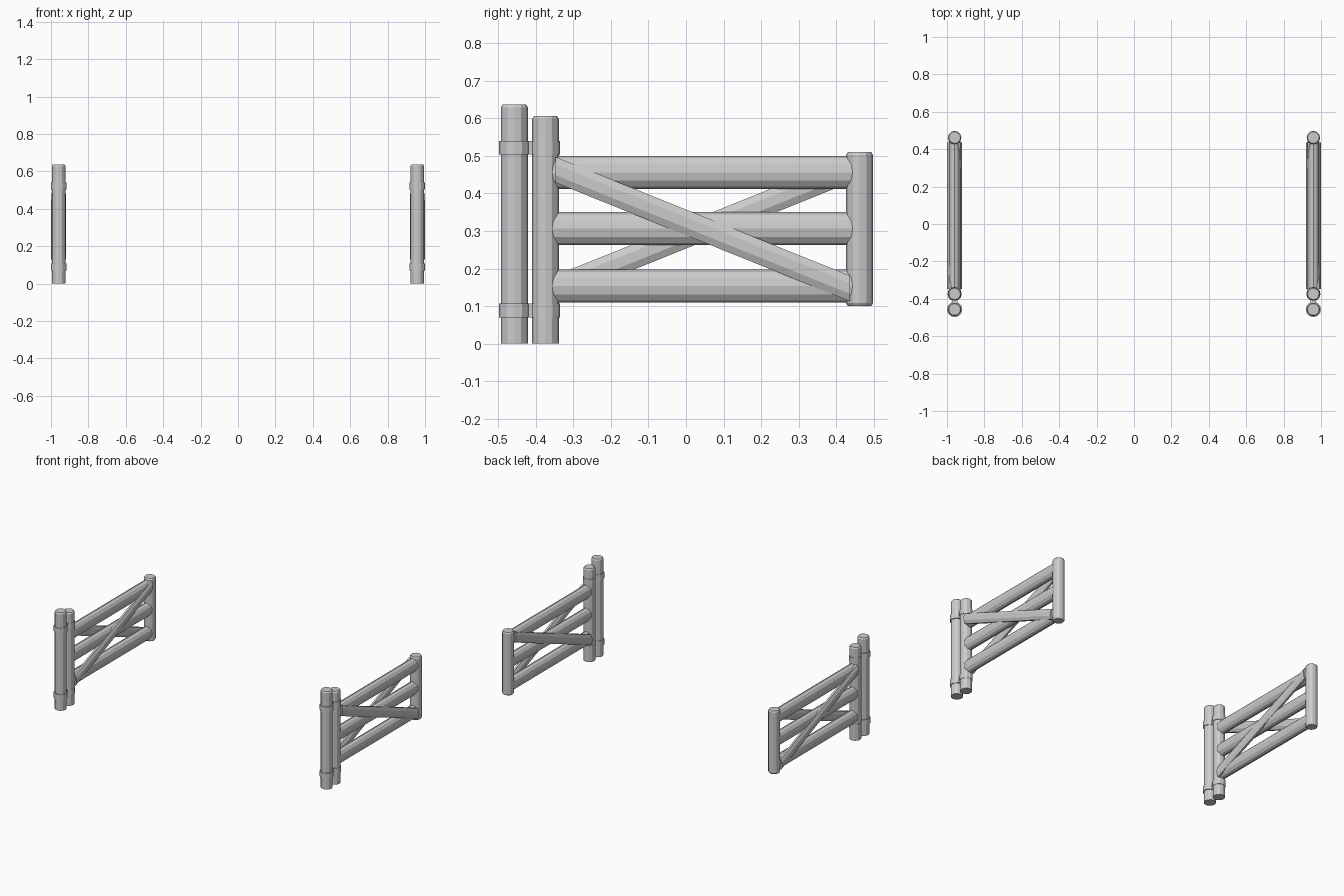
import bpy, bmesh
from math import sin, cos, pi

if "Cube" in bpy.data.objects:
    bpy.data.objects.remove(bpy.data.objects["Cube"])

CX = 0.959  # gate centre line, mirrored to the other side


def tube(name, rings, axis, sides=12, phase=0.0):
    """Loft elliptical rings (x, y, z, radius_x, radius_b) along axis 'Y' or 'Z'."""
    bm = bmesh.new()
    loops = []
    for x, y, z, rx, rb in rings:
        loop = []
        for i in range(sides):
            a = 2 * pi * i / sides + phase
            u, v = rx * cos(a), rb * sin(a)
            co = (x + u, y + v, z) if axis == 'Z' else (x + u, y, z + v)
            loop.append(bm.verts.new(co))
        loops.append(loop)
    for a, b in zip(loops, loops[1:]):
        for i in range(sides):
            j = (i + 1) % sides
            bm.faces.new((a[i], a[j], b[j], b[i]))
    bm.faces.new(loops[0])
    bm.faces.new(loops[-1])
    bmesh.ops.recalc_face_normals(bm, faces=bm.faces)
    mesh = bpy.data.meshes.new(name)
    bm.to_mesh(mesh)
    bm.free()
    ob = bpy.data.objects.new(name, mesh)
    bpy.context.collection.objects.link(ob)
    ob.modifiers.new("mirror", 'MIRROR').use_mirror_merge = False
    return ob


def post(name, y, z0, z1, r, foot=0.0):
    c = 0.008
    rings = [(CX, y, z0, r - foot, r - foot)]
    if foot:
        rings.append((CX, y, z0 + c, r, r))
    rings += [(CX, y, z1 - c, r, r), (CX, y, z1, r - 0.005, r - 0.005)]
    tube(name, rings, 'Z')


# Upright posts
post("outer_post", -0.457, 0, 0.637, 0.036)
post("hinge_post", -0.374, 0, 0.606, 0.0355)
post("end_post", 0.462, 0.1, 0.51, 0.036, foot=0.005)

# Hinge collars and the links between them
for level, z in (("lower", 0.07), ("upper", 0.503)):
    h = 0.037
    for part, y, r in (("outer", -0.457, 0.041), ("hinge", -0.374, 0.038)):
        tube(f"{level}_{part}_collar", [(CX, y, z, r, r), (CX, y, z + h, r, r)], 'Z')
    tube(f"{level}_hinge_link",
         [(CX, -0.457, z + h / 2, 0.02, 0.026), (CX, -0.374, z + h / 2, 0.02, 0.026)],
         'Y', sides=4, phase=pi / 4)

# Horizontal rails
for name, z in (("bottom_rail", 0.153), ("middle_rail", 0.306), ("top_rail", 0.456)):
    tube(name, [(CX, -0.36, z, 0.031, 0.044), (CX, 0.45, z, 0.031, 0.044)], 'Y')

# Crossed diagonal braces, one on each face of the gate
for name, side in (("outside_brace", 1), ("inside_brace", -1)):
    x = CX + side * 0.025
    za, zb = (0.463, 0.147) if side > 0 else (0.147, 0.463)
    tube(name, [(x, -0.348, za, 0.016, 0.037), (x, 0.436, zb, 0.016, 0.037)],
         'Y', sides=8, phase=pi / 8)
